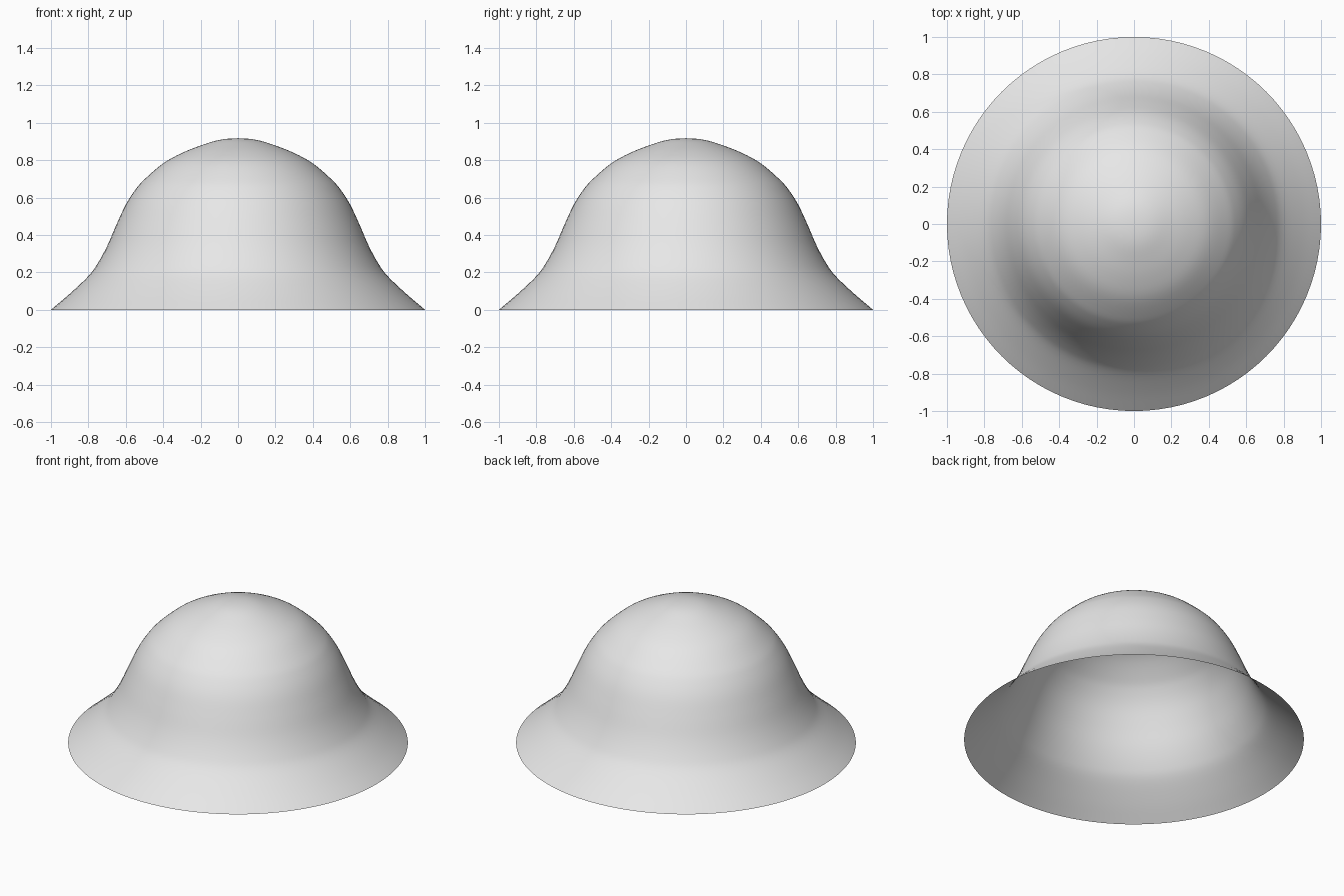
import bpy, bmesh, math
from mathutils import Vector

if "Cube" in bpy.data.objects:
    bpy.data.objects.remove(bpy.data.objects["Cube"])

# Half profile of the shell: (radius, height) from crown to rim
PROFILE = [(0, .917), (.1, .908), (.2, .878), (.3, .838), (.4, .783), (.5, .697),
           (.55, .64), (.6, .562), (.65, .455), (.7, .34), (.75, .248),
           (.8, .18), (.9, .085), (1, 0)]
SEGMENTS = 96
STEPS = 4


def smooth_path(points, steps):
    """Catmull-Rom curve through the points, mirrored at the crown."""
    p = [Vector(q) for q in points]
    p = [Vector((-p[1].x, p[1].y))] + p + [p[-1] * 2 - p[-2]]
    out = []
    for a, b, c, d in zip(p, p[1:], p[2:], p[3:]):
        for i in range(steps):
            t = i / steps
            out.append(0.5 * (2 * b + (c - a) * t + (2 * a - 5 * b + 4 * c - d) * t * t
                              + (3 * b - a - 3 * c + d) * t ** 3))
    return out + [p[-2]]


# Spin the profile into an open, hollow shell
path = smooth_path(PROFILE, STEPS)
bm = bmesh.new()
crown = bm.verts.new((0, 0, path[0].y))
previous = None
for q in path[1:]:
    ring = [bm.verts.new((q.x * math.cos(math.tau * i / SEGMENTS),
                          q.x * math.sin(math.tau * i / SEGMENTS), q.y))
            for i in range(SEGMENTS)]
    for i in range(SEGMENTS):
        j = (i + 1) % SEGMENTS
        if previous is None:
            bm.faces.new((crown, ring[i], ring[j]))
        else:
            bm.faces.new((previous[i], ring[i], ring[j], previous[j]))
    previous = ring
for f in bm.faces:
    f.smooth = True
mesh = bpy.data.meshes.new("bell_shell")
bm.to_mesh(mesh)
bm.free()

# Plain grey finish
grey = bpy.data.materials.new("light_grey")
grey.diffuse_color = (0.8, 0.8, 0.8, 1)
grey.use_nodes = True
grey.node_tree.nodes["Principled BSDF"].inputs["Base Color"].default_value = grey.diffuse_color
mesh.materials.append(grey)
bpy.context.collection.objects.link(bpy.data.objects.new("bell_shell", mesh))
